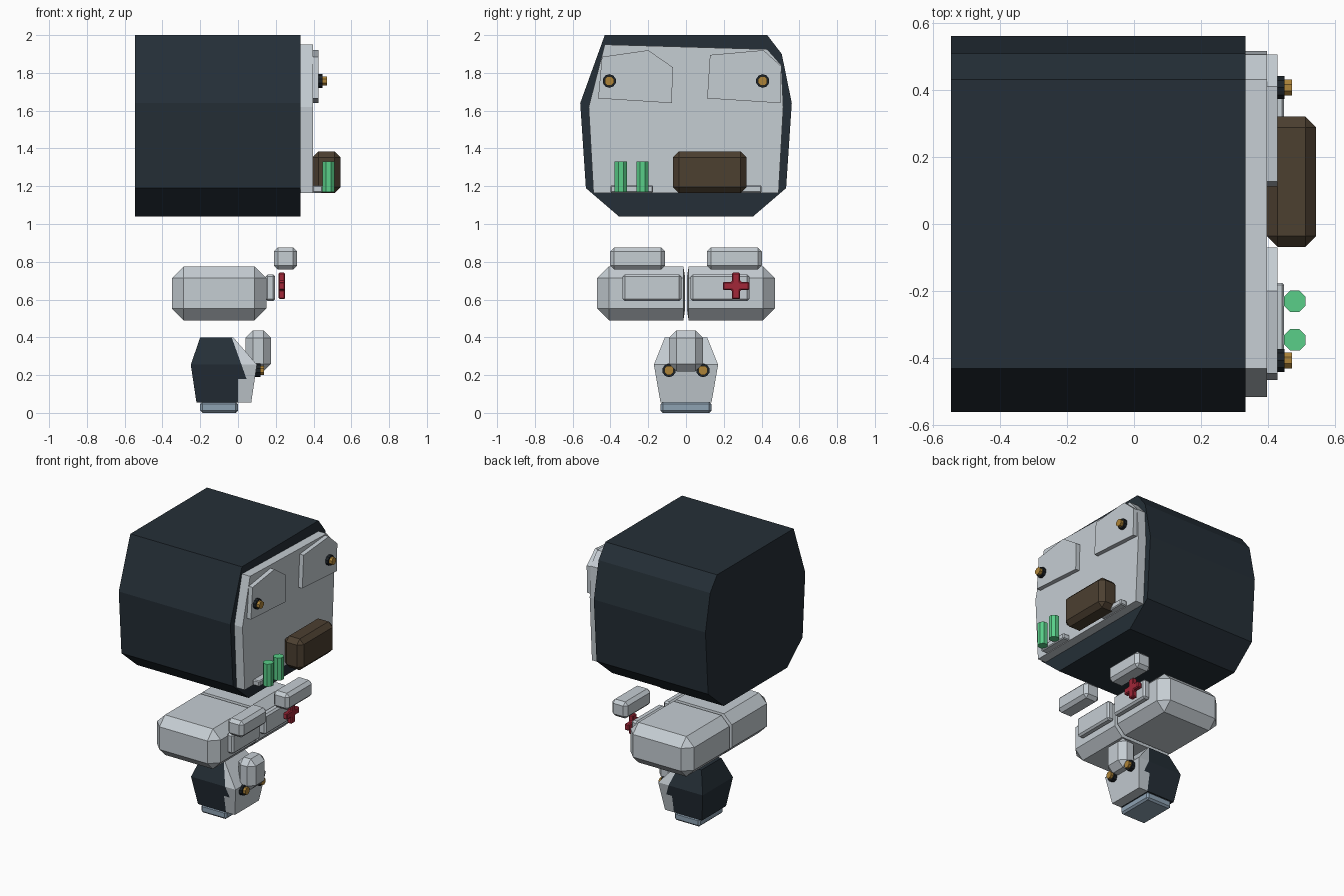
import bpy, bmesh, math
from mathutils import Vector, Matrix

if "Cube" in bpy.data.objects:
    bpy.data.objects.remove(bpy.data.objects["Cube"])


def mat(name, r, g, b):
    m = bpy.data.materials.new(name)
    m.diffuse_color = (r, g, b, 1)
    m.use_nodes = True
    m.node_tree.nodes["Principled BSDF"].inputs["Base Color"].default_value = m.diffuse_color
    return m


NAVY = mat("dark navy", 0.018, 0.028, 0.038)
GREY = mat("light grey", 0.56, 0.61, 0.65)
BROWN = mat("dark brown", 0.072, 0.050, 0.030)
GREEN = mat("green", 0.10, 0.62, 0.25)
RED = mat("red", 0.36, 0.02, 0.04)
GOLD = mat("gold", 0.42, 0.23, 0.04)
STEEL = mat("blue grey", 0.27, 0.36, 0.45)
BLACK = mat("near black", 0.012, 0.017, 0.022)


def finish(bm, name, *mats):
    bmesh.ops.recalc_face_normals(bm, faces=bm.faces)
    me = bpy.data.meshes.new(name)
    bm.to_mesh(me)
    bm.free()
    for m in mats:
        me.materials.append(m)
    ob = bpy.data.objects.new(name, me)
    bpy.context.collection.objects.link(ob)
    return ob


def box_bm(x, y, z, bevel):
    bm = bmesh.new()
    lo, hi = Vector((x[0], y[0], z[0])), Vector((x[1], y[1], z[1]))
    bmesh.ops.create_cube(bm, size=1)
    for v in bm.verts:
        v.co = (lo + hi) / 2 + v.co * (hi - lo)
    if bevel:
        bmesh.ops.bevel(bm, geom=bm.edges[:], offset=bevel, segments=1,
                        affect='EDGES', clamp_overlap=True)
    return bm


def box(name, x, y, z, m, bevel=0.0):
    return finish(box_bm(x, y, z, bevel), name, m)


def slab(name, x0, x1, outline, m):
    """Extrude a (y, z) outline along x."""
    bm = bmesh.new()
    f = bm.faces.new([bm.verts.new((x0, y, z)) for y, z in outline])
    ext = bmesh.ops.extrude_face_region(bm, geom=[f])
    bmesh.ops.translate(bm, vec=(x1 - x0, 0, 0),
                        verts=[v for v in ext["geom"] if isinstance(v, bmesh.types.BMVert)])
    return finish(bm, name, m)


def cyl(name, centre, r, length, m, sides=8, axis='X'):
    bm = bmesh.new()
    rot = Matrix.Rotation(math.pi / 2, 4, 'Y') if axis == 'X' else Matrix()
    turn = Matrix.Rotation(math.pi / sides, 4, 'Z')
    bmesh.ops.create_cone(bm, cap_ends=True, segments=sides, radius1=r, radius2=r,
                          depth=length, matrix=Matrix.Translation(centre) @ rot @ turn)
    return finish(bm, name, m)


def bolt(name, x, y, z, ring_end, tip):
    cyl(name + "_ring", ((x + ring_end) / 2, y, z), 0.036, ring_end - x, BLACK, 10)
    cyl(name + "_stud", ((x + tip) / 2, y, z), 0.026, tip - x, GOLD, 8)


# large main block
slab("main_block", -0.545, 0.332,
     [(-0.43, 2.0), (0.43, 2.0), (0.507, 1.9), (0.56, 1.64), (0.53, 1.19), (0.355, 1.04),
      (-0.355, 1.04), (-0.53, 1.19), (-0.56, 1.64)], NAVY)

# face panel and its two flaps
slab("face_panel", 0.33, 0.396,
     [(-0.43, 1.95), (0.43, 1.925), (0.505, 1.84), (0.515, 1.62), (0.49, 1.165),
      (-0.49, 1.165), (-0.515, 1.62)], GREY)
slab("flap_left", 0.39, 0.427,
     [(-0.445, 1.885), (-0.20, 1.92), (-0.07, 1.83), (-0.075, 1.64), (-0.465, 1.665)], GREY)
slab("flap_right", 0.39, 0.427,
     [(0.127, 1.895), (0.41, 1.92), (0.505, 1.835), (0.50, 1.64), (0.112, 1.665)], GREY)

# pouch, tubes
box("pouch", (0.395, 0.542), (-0.068, 0.32), (1.163, 1.385), BROWN, 0.032)
for i, y in enumerate((-0.345, -0.23)):
    cyl(f"tube_{i}", (0.479, y, 1.25), 0.035, 0.16, GREEN, 8, 'Z')

# parts mirrored left and right
for s, side in ((-1, "left"), (1, "right")):
    def span(a, b):
        return tuple(sorted((s * a, s * b)))

    bolt("panel_bolt_" + side, 0.42, s * 0.406, 1.757, 0.448, 0.47)
    bolt("head_bolt_" + side, 0.06, s * 0.09, 0.225, 0.118, 0.137)
    box("rail_" + side, (0.395, 0.447), span(0.175, 0.40), (1.165, 1.205), GREY, 0.006)

    # chest half: chamfered box with a narrow seam on its inner side
    bm = box_bm((-0.35, 0.15), span(0, 0.47), (0.49, 0.775), 0.062)
    for v in bm.verts:
        if abs(v.co.y) < 0.01:
            v.co.y = s * 0.004
        elif abs(v.co.y) < 0.1:
            v.co.y = s * 0.014
    finish(bm, "chest_" + side, GREY)
    box("chest_plate_" + side, (0.145, 0.197), span(0.025, 0.336), (0.592, 0.733), GREY, 0.012)
    box("shoulder_pad_" + side, (0.19, 0.313), span(0.11, 0.402), (0.758, 0.876), GREY, 0.022)

# red cross
slab_pts = [(0.022, 0.022), (0.022, 0.07), (-0.022, 0.07)]
cross = []
for k in range(4):
    c, n = round(math.cos(k * math.pi / 2)), round(math.sin(k * math.pi / 2))
    cross += [(0.265 + a * c - b * n, 0.672 + a * n + b * c) for a, b in slab_pts]
ob = slab("cross", 0.215, 0.25, cross, RED)
bv = ob.modifiers.new("edge", 'BEVEL')
bv.width, bv.segments = 0.006, 1

# head: three stacked rectangles, dark helmet behind a light mask
bm = bmesh.new()
rings = []
for z, xa, xb, w in ((0.055, -0.22, 0.07, 0.135), (0.255, -0.25, 0.1, 0.17),
                     (0.40, -0.20, -0.025, 0.112)):
    rings.append([bm.verts.new(p) for p in ((xa, -w, z), (xb, -w, z), (xb, w, z), (xa, w, z))])
bm.faces.new(rings[0])
bm.faces.new(rings[-1])
for a, b in zip(rings, rings[1:]):
    for i in range(4):
        j = (i + 1) % 4
        bm.faces.new((a[i], a[j], b[j], b[i]))
slant = Vector((0.21, 0, 0.075))
for co, no in (((0, 0, 0.18), (0, 0, 1)), ((0, 0, 0), (1, 0, 0)), ((0.045, 0, 0.18), slant)):
    bmesh.ops.bisect_plane(bm, geom=bm.verts[:] + bm.edges[:] + bm.faces[:],
                           plane_co=co, plane_no=no)
for f in bm.faces:
    c = f.calc_center_median()
    if c.z < 0.18:
        f.material_index = int(c.x > 0)
    else:
        f.material_index = int((c - Vector((0.045, 0, 0.18))).dot(slant) > 0)
finish(bm, "head", NAVY, GREY)

# snout and base
box("snout", (0.04, 0.175), (-0.09, 0.09), (0.22, 0.437), GREY, 0.04)
box("base_plate", (-0.20, 0.0), (-0.135, 0.135), (0.0, 0.058), STEEL, 0.012)
